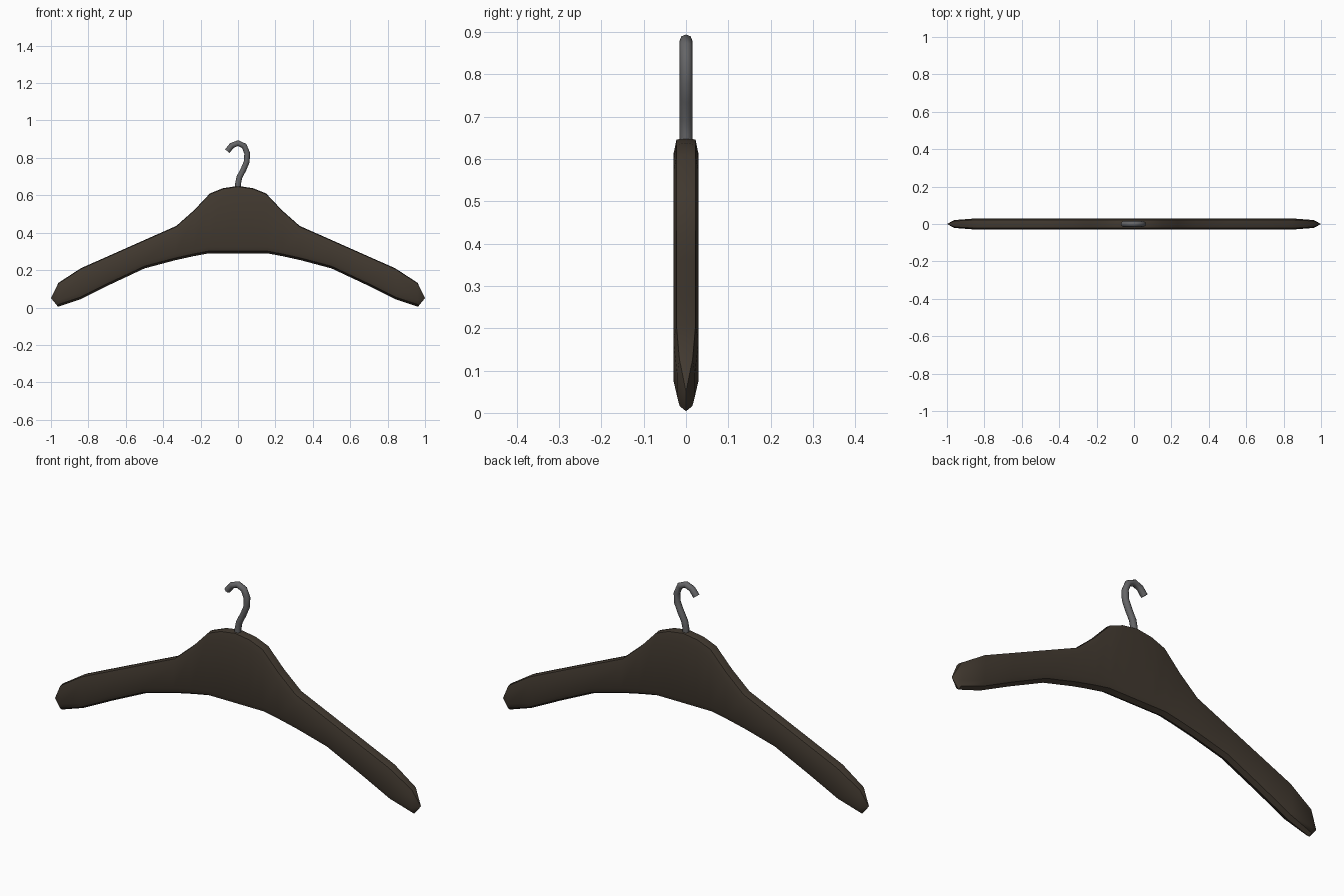
import bpy, bmesh

if "Cube" in bpy.data.objects:
    bpy.data.objects.remove(bpy.data.objects["Cube"])

def material(name, rgb):
    m = bpy.data.materials.new(name)
    m.diffuse_color = (*rgb, 1)
    m.use_nodes = True
    m.node_tree.nodes["Principled BSDF"].inputs["Base Color"].default_value = m.diffuse_color
    return m

def activate(ob):
    bpy.ops.object.select_all(action='DESELECT')
    ob.select_set(True)
    bpy.context.view_layer.objects.active = ob

# Stations along one arm: top x, top z, bottom x, bottom z, half thickness
half = [(0, .65, 0, .29, .03), (.08, .638, .08, .29, .03), (.15, .61, .155, .29, .03),
        (.235, .52, .24, .274, .03), (.33, .436, .335, .253, .03), (.5, .361, .5, .209, .03),
        (.68, .281, .69, .12, .03), (.84, .21, .845, .043, .03), (.96, .132, .962, .004, .021)]
stations = [(-a, b, -c, d, e) for a, b, c, d, e in half[:0:-1]] + half

# Rounded slab cross-section: width share, inset from top or bottom, which end
profile = [(0, 0, 't'), (.75, .004, 't'), (1, .04, 't'), (1, .035, 'b'), (.72, .012, 'b'), (0, 0, 'b')]
profile += [(-w, d, e) for w, d, e in profile[4:0:-1]]

# Wooden body lofted from arm to arm
bm = bmesh.new()
rings = []
for tx, tz, bx, bz, t in stations:
    h = tz - bz
    ring = []
    for w, d, end in profile:
        f = d / h if end == 'b' else 1 - d / h
        ring.append(bm.verts.new((bx + (tx - bx) * f, w * t, bz + h * f)))
    rings.append(ring)
n = len(profile)
for a, b in zip(rings, rings[1:]):
    for i in range(n):
        j = (i + 1) % n
        bm.faces.new((a[i], a[j], b[j], b[i]))

# Pointed arm tips
for ring, x in ((rings[0], -1), (rings[-1], 1)):
    tip = bm.verts.new((x, 0, .05))
    for i in range(n):
        bm.faces.new((ring[i], ring[(i + 1) % n], tip))
bmesh.ops.recalc_face_normals(bm, faces=bm.faces)
mesh = bpy.data.meshes.new("hanger_body")
bm.to_mesh(mesh)
bm.free()
body = bpy.data.objects.new("hanger_body", mesh)
bpy.context.collection.objects.link(body)
mesh.materials.append(material("dark_wood", (.055, .042, .03)))
activate(body)
bpy.ops.object.shade_smooth_by_angle(angle=.7)

# Metal hook swept along a bent path
path = [(0, .62), (0, .66), (.007, .695), (.03, .74), (.047, .78), (.049, .825),
        (.033, .864), (0, .879), (-.033, .866), (-.057, .836)]
curve = bpy.data.curves.new("hook", 'CURVE')
curve.dimensions = '3D'
curve.bevel_depth = .0155
curve.bevel_resolution = 2
curve.use_fill_caps = True
spline = curve.splines.new('POLY')
spline.points.add(len(path) - 1)
for p, (x, z) in zip(spline.points, path):
    p.co = (x, 0, z, 1)
hook = bpy.data.objects.new("hook", curve)
bpy.context.collection.objects.link(hook)
curve.materials.append(material("steel", (.13, .13, .135)))
activate(hook)
bpy.ops.object.convert(target='MESH')
bpy.ops.object.shade_smooth_by_angle(angle=.9)
